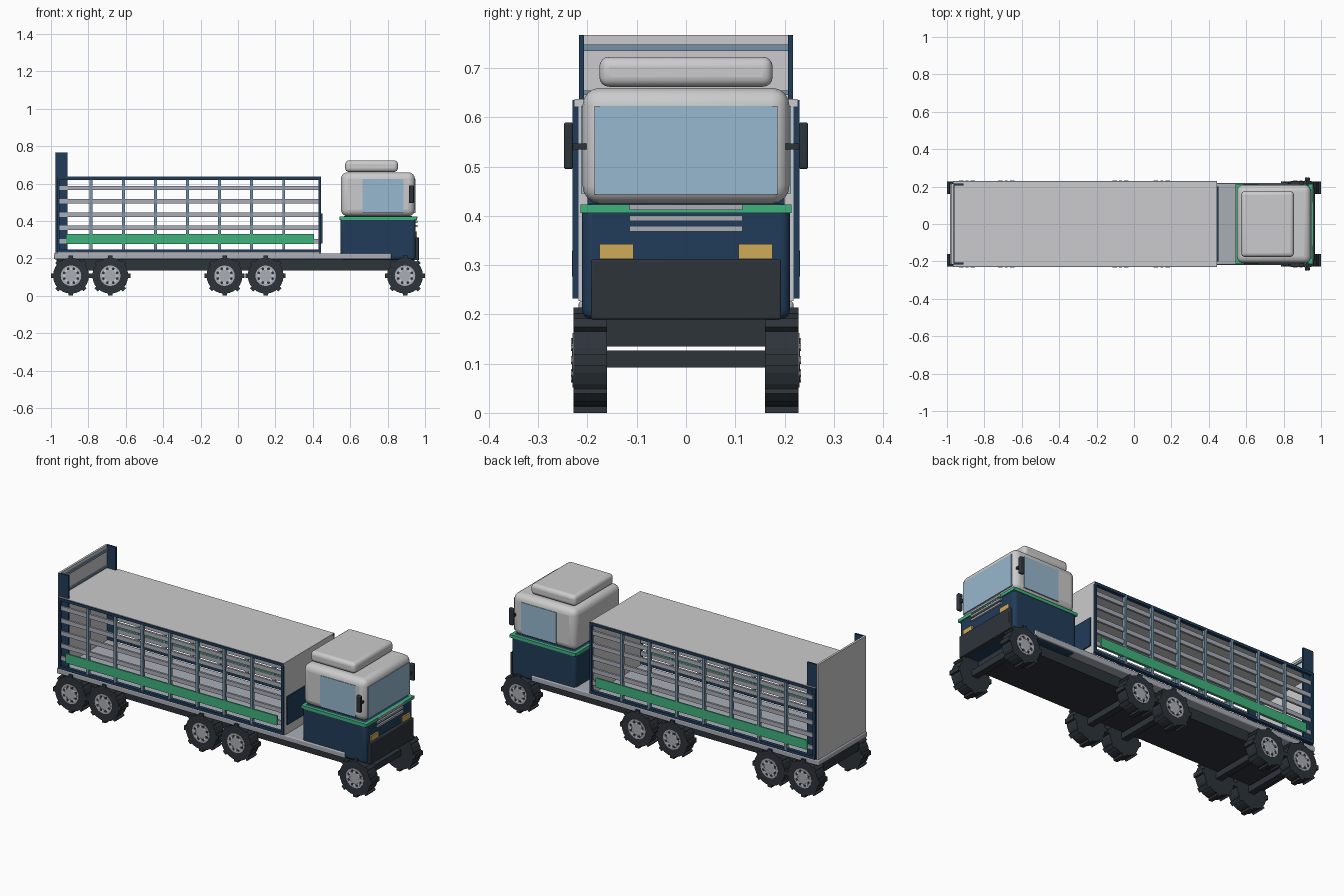
import bpy, bmesh
from math import pi, sin, cos
from mathutils import Matrix, Vector

cube = bpy.data.objects.get("Cube")
if cube:
    bpy.data.objects.remove(cube, do_unlink=True)


def material(name, r, g, b):
    m = bpy.data.materials.new(name)
    m.use_nodes = True
    m.diffuse_color = (r, g, b, 1)
    m.node_tree.nodes["Principled BSDF"].inputs["Base Color"].default_value = (r, g, b, 1)
    return m


navy = material("navy paint", .015, .045, .1)
green = material("green trim", .05, .44, .2)
white = material("light grey", .6, .6, .61)
deck_grey = material("deck grey", .4, .42, .47)
steel = material("steel blue", .18, .29, .39)
dark = material("dark rubber", .026, .034, .042)
gold = material("amber lamp", .62, .4, .1)
glass = material("window blue", .31, .48, .62)


def finish(name, bm, mat, bevel=0, segments=4):
    mesh = bpy.data.meshes.new(name)
    bmesh.ops.recalc_face_normals(bm, faces=bm.faces)
    bm.to_mesh(mesh)
    bm.free()
    mesh.materials.append(mat)
    ob = bpy.data.objects.new(name, mesh)
    bpy.context.collection.objects.link(ob)
    if bevel:
        mod = ob.modifiers.new("Bevel", "BEVEL")
        mod.width, mod.segments = bevel, segments
        bpy.ops.object.select_all(action="DESELECT")
        ob.select_set(True)
        bpy.context.view_layer.objects.active = ob
        bpy.ops.object.shade_smooth_by_angle()
    return ob


def add_box(bm, x, y, z):
    """Add a box given (low, high) ranges."""
    size = [r[1] - r[0] for r in (x, y, z)]
    mid = Vector([(r[0] + r[1]) / 2 for r in (x, y, z)])
    bmesh.ops.create_cube(bm, size=1, matrix=Matrix.Translation(mid) @ Matrix.Diagonal((*size, 1)))


def box(name, mat, x, y, z, bevel=0):
    bm = bmesh.new()
    add_box(bm, x, y, z)
    return finish(name, bm, mat, bevel)


def pair(name, mat, x, y, z, bevel=0):
    """One box on each side of the truck."""
    box("left_" + name, mat, x, y, z, bevel)
    box("right_" + name, mat, x, (-y[1], -y[0]), z, bevel)


def add_disc(bm, radius, depth, centre, sides):
    place = Matrix.Translation(centre) @ Matrix.Rotation(pi / 2, 4, "X")
    bmesh.ops.create_cone(bm, cap_ends=True, segments=sides, radius1=radius,
                          radius2=radius, depth=depth, matrix=place)


# Chassis and deck
box("chassis", dark, (-.97, .87), (-.16, .16), (.135, .195))
box("deck", deck_grey, (-.985, .82), (-.218, .218), (.195, .227), .006)

# Wheels and axles
for i, x in enumerate((-.893, -.683, -.072, .148, .893)):
    box(f"axle_{i}", dark, (x - .018, x + .018), (-.165, .165), (.092, .127))
    for label, side in (("left", 1), ("right", -1)):
        centre = Vector((x, side * .194, .107))
        bm = bmesh.new()
        add_disc(bm, .096, .068, centre, 24)
        finish(f"{label}_tyre_{i}", bm, dark)
        bm = bmesh.new()
        for k in range(8):
            turn = Matrix.Translation(centre) @ Matrix.Rotation(k * pi / 4, 4, "Y")
            bmesh.ops.create_cube(bm, size=1, matrix=turn @ Matrix.Translation((0, 0, .098))
                                  @ Matrix.Diagonal((.024, .068, .018, 1)))
        finish(f"{label}_tread_lugs_{i}", bm, dark)
        bm = bmesh.new()
        add_disc(bm, .055, .004, centre + Vector((0, side * .034, 0)), 20)
        finish(f"{label}_hub_{i}", bm, deck_grey)
        bm = bmesh.new()
        for k in range(8):
            a = k * pi / 4
            add_disc(bm, .008, .006, centre + Vector((.037 * cos(a), side * .036, .037 * sin(a))), 6)
        finish(f"{label}_wheel_bolts_{i}", bm, white)
        bm = bmesh.new()
        for k in range(8):
            a = (k + .5) * pi / 4
            add_disc(bm, .008, .002, centre + Vector((.04 * cos(a), side * .036, .04 * sin(a))), 6)
        finish(f"{label}_hub_holes_{i}", bm, dark)

# Cargo cage
body = (-.968, .445)
box("cargo_roof", white, body, (-.226, .226), (.622, .637))
box("cargo_front_wall", white, (.433, .445), (-.218, .218), (.227, .625))
box("front_wall_panel", navy, (.445, .452), (-.2, .2), (.28, .44))
pair("bottom_rail", navy, body, (.21, .23), (.232, .248))
pair("top_rail", navy, body, (.21, .23), (.62, .635))
for x in (-.962, .438):
    pair("corner_post", navy, (x - .007, x + .007), (.212, .23), (.24, .63))
for i in range(7):
    x = -.785 + i * .1716
    pair(f"cage_post_{i}", steel, (x - .008, x + .008), (.213, .23), (.24, .63))
for i in range(5):
    z = .292 + i * .071
    pair(f"cage_slat_{i}", deck_grey, (-.96, .44), (.212, .224), (z - .012, z + .012))
pair("side_stripe", green, (-.92, .405), (.222, .231), (.277, .33))

# Tall tailboard
box("tailboard", white, (-.978, -.966), (-.214, .214), (.227, .767))
box("tailboard_band", steel, (-.966, -.959), (-.207, .207), (.735, .748))
box("tailboard_lower_band", steel, (-.966, -.959), (-.207, .207), (.645, .655))
pair("tailboard_post", navy, (-.973, -.912), (.207, .217), (.23, .767))

# Cab
box("lower_cab", navy, (.548, .95), (-.211, .211), (.19, .425), .02)
box("upper_cab", white, (.55, .946), (-.21, .21), (.425, .66), .036)
box("roof_fairing", white, (.573, .855), (-.176, .176), (.662, .723), .02)
box("cab_belt", green, (.544, .956), (-.214, .214), (.406, .423))
box("windscreen", glass, (.942, .949), (-.186, .186), (.443, .623))
pair("side_window", glass, (.665, .885), (.206, .213), (.445, .623))
pair("mirror", dark, (.913, .94), (.229, .248), (.495, .59), .005)
pair("mirror_arm", dark, (.92, .932), (.19, .232), (.535, .547))

# Cab front details
for i, z in enumerate((.368, .39, .412)):
    box(f"grille_slat_{i}", deck_grey, (.948, .96), (-.115, .115), (z, z + .011))
pair("headlight", gold, (.946, .958), (.107, .176), (.312, .343))
box("bumper", dark, (.93, .968), (-.193, .193), (.19, .311), .004)
